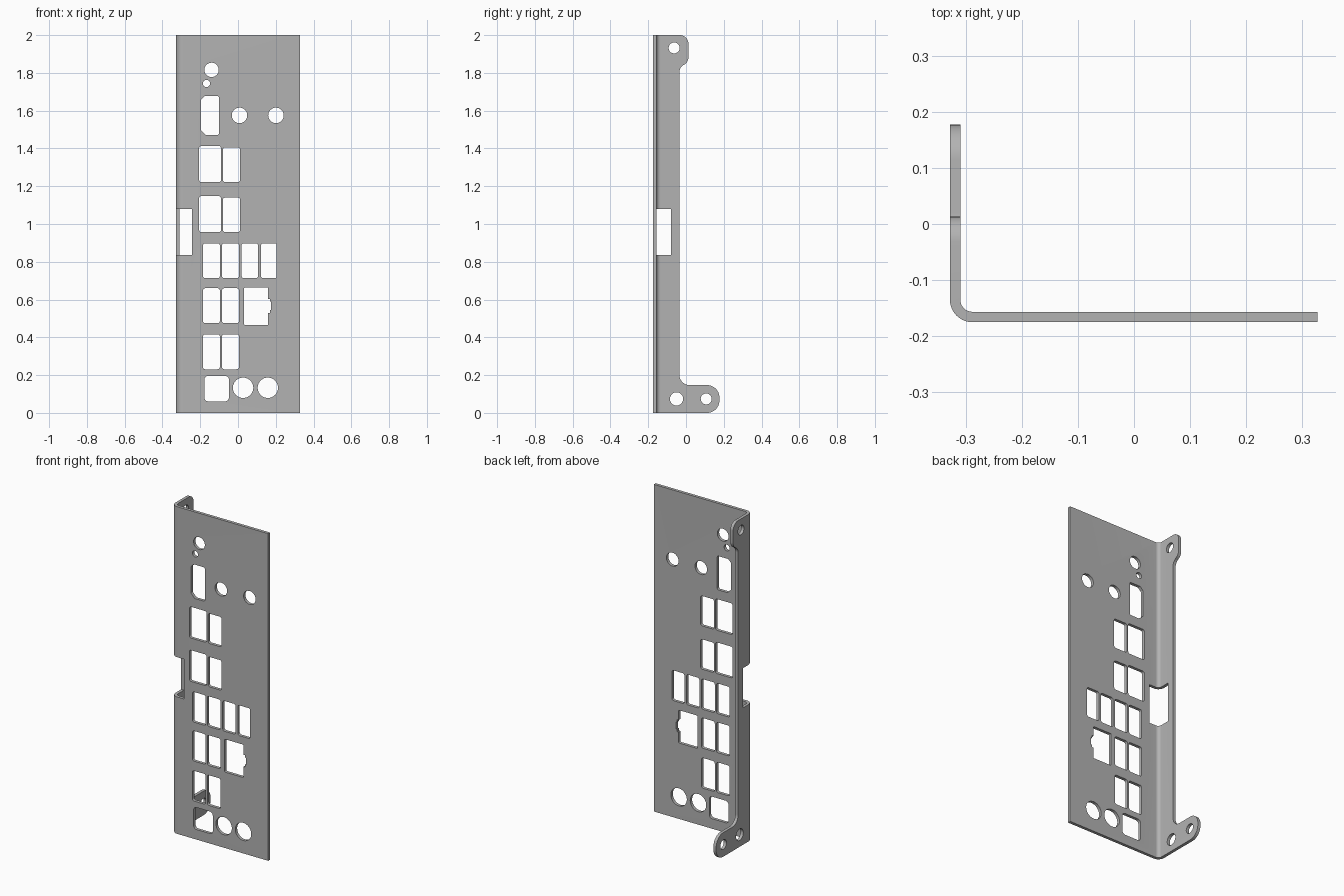
import bpy, bmesh, math
from mathutils import Vector

cube = bpy.data.objects.get("Cube")
if cube:
    bpy.data.objects.remove(cube)

grey = bpy.data.materials.new("plain grey metal")
grey.use_nodes = True
colour = (0.45, 0.45, 0.45, 1)
grey.diffuse_color = colour
grey.node_tree.nodes["Principled BSDF"].inputs["Base Color"].default_value = colour


def outline(corners, steps=6):
    """Polygon from (a, b, radius) corners, each rounded by its radius."""
    pts = []
    for i, (a, b, r) in enumerate(corners):
        p = Vector((a, b))
        u = (Vector(corners[i - 1][:2]) - p).normalized()
        v = (Vector(corners[(i + 1) % len(corners)][:2]) - p).normalized()
        if r == 0:
            pts.append(p)
            continue
        half = u.angle(v) / 2
        centre = p + (u + v).normalized() * r / math.sin(half)
        start = p + u * r / math.tan(half) - centre
        end = p + v * r / math.tan(half) - centre
        sweep = start.angle_signed(end)
        for k in range(steps + 1):
            t = -sweep * k / steps
            c, s = math.cos(t), math.sin(t)
            pts.append(centre + Vector((start.x * c - start.y * s, start.x * s + start.y * c)))
    return pts


def rect(x0, x1, z0, z1, r=0.012):
    return outline([(x0, z0, r), (x1, z0, r), (x1, z1, r), (x0, z1, r)])


def circle(a, b, r, n=40):
    return [Vector((a + r * math.cos(math.tau * k / n), b + r * math.sin(math.tau * k / n)))
            for k in range(n)]


def prism(bm, pts, axis, lo, hi):
    """Extrude a polygon along an axis; its plane is the other two axes in order."""
    def place(p, h):
        co = [p.x, p.y]
        co.insert(axis, h)
        return bm.verts.new(co)
    low, high = [place(p, lo) for p in pts], [place(p, hi) for p in pts]
    faces = [bm.faces.new(low), bm.faces.new(high)]
    for i in range(len(pts)):
        faces.append(bm.faces.new((low[i - 1], low[i], high[i], high[i - 1])))
    bmesh.ops.recalc_face_normals(bm, faces=faces)


def make(name, bm):
    mesh = bpy.data.meshes.new(name)
    bm.to_mesh(mesh)
    bm.free()
    mesh.materials.append(grey)
    ob = bpy.data.objects.new(name, mesh)
    bpy.context.collection.objects.link(ob)
    return ob


X, Y, Z = 0, 1, 2

# Bent sheet: L-shaped section, a little oversized so it can be trimmed
L, R, F, T = -0.328, 0.327, -0.175, 0.0185
bm = bmesh.new()
prism(bm, outline([(L, F, 0.04), (R, F, 0), (R, F + T, 0), (L + T, F + T, 0.0215),
                   (L + T, 0.3, 0), (L, 0.3, 0)], 10), Z, -0.1, 2.1)
panel = make("bracket_panel", bm)

# Side outline with the mounting tabs at top and bottom
bm = bmesh.new()
prism(bm, outline([(-0.3, 0, 0), (0.177, 0, 0.065), (0.177, 0.147, 0.065), (-0.035, 0.147, 0.055),
                   (-0.035, 1.83, 0.045), (0.013, 1.856, 0.045), (0.013, 2, 0.045), (-0.3, 2, 0)], 10),
      X, -0.6, 0.6)
trim = make("side_outline_cutter", bm)

# Openings in the front plate
holes = [circle(-0.14, 1.816, 0.038), circle(-0.167, 1.744, 0.019)]
holes += [circle(x, 1.575, 0.041) for x in (0.008, 0.201)]
holes += [circle(x, 0.133, 0.054) for x in (0.027, 0.158)]
for z in (1.222, 0.957):
    holes += [rect(-0.206, -0.09, z, z + 0.191), rect(-0.08, 0.011, z, z + 0.183)]
for z in (0.713, 0.475, 0.231):
    holes += [rect(x, x + 0.09, z, z + 0.185) for x in (-0.186, -0.085)]
holes += [rect(0.019, 0.106, 0.713, 0.898), rect(0.121, 0.205, 0.713, 0.898)]
holes.append(rect(-0.178, -0.048, 0.061, 0.196, 0.02))
# Slot with two clipped corners
holes.append(outline([(-0.196, 1.497, 0.006), (-0.17, 1.471, 0.006), (-0.101, 1.471, 0.01),
                      (-0.101, 1.678, 0.01), (-0.176, 1.678, 0.006), (-0.196, 1.658, 0.006)]))
# Socket opening with a stepped latch recess
holes.append(outline([(0.032, 0.464, 0.006), (0.159, 0.464, 0.006), (0.159, 0.53, 0),
                      (0.169, 0.53, 0), (0.169, 0.545, 0), (0.176, 0.545, 0),
                      (0.176, 0.589, 0), (0.169, 0.589, 0), (0.169, 0.604, 0),
                      (0.159, 0.604, 0), (0.159, 0.665, 0.006), (0.032, 0.665, 0.006)]))
bm = bmesh.new()
for h in holes:
    prism(bm, h, Y, -0.25, -0.14)

# Screw holes in the tabs and the notch across the bend
for y, z, r in ((-0.063, 1.932, 0.029), (-0.05, 0.074, 0.035), (0.107, 0.074, 0.029)):
    prism(bm, circle(y, z, r), X, -0.4, -0.28)
prism(bm, [Vector(p) for p in ((-0.4, -0.3), (-0.243, -0.3), (-0.243, -0.08), (-0.4, -0.08))],
      Z, 0.837, 1.08)
cuts = make("openings_cutter", bm)

# Apply the cuts
bpy.context.view_layer.objects.active = panel
for cutter, op in ((trim, 'INTERSECT'), (cuts, 'DIFFERENCE')):
    mod = panel.modifiers.new(cutter.name, 'BOOLEAN')
    mod.object, mod.operation, mod.solver = cutter, op, 'EXACT'
    bpy.ops.object.modifier_apply(modifier=mod.name)
    bpy.data.objects.remove(cutter)

bpy.ops.object.select_all(action='DESELECT')
panel.select_set(True)
bpy.ops.object.shade_smooth_by_angle(angle=math.radians(30))
